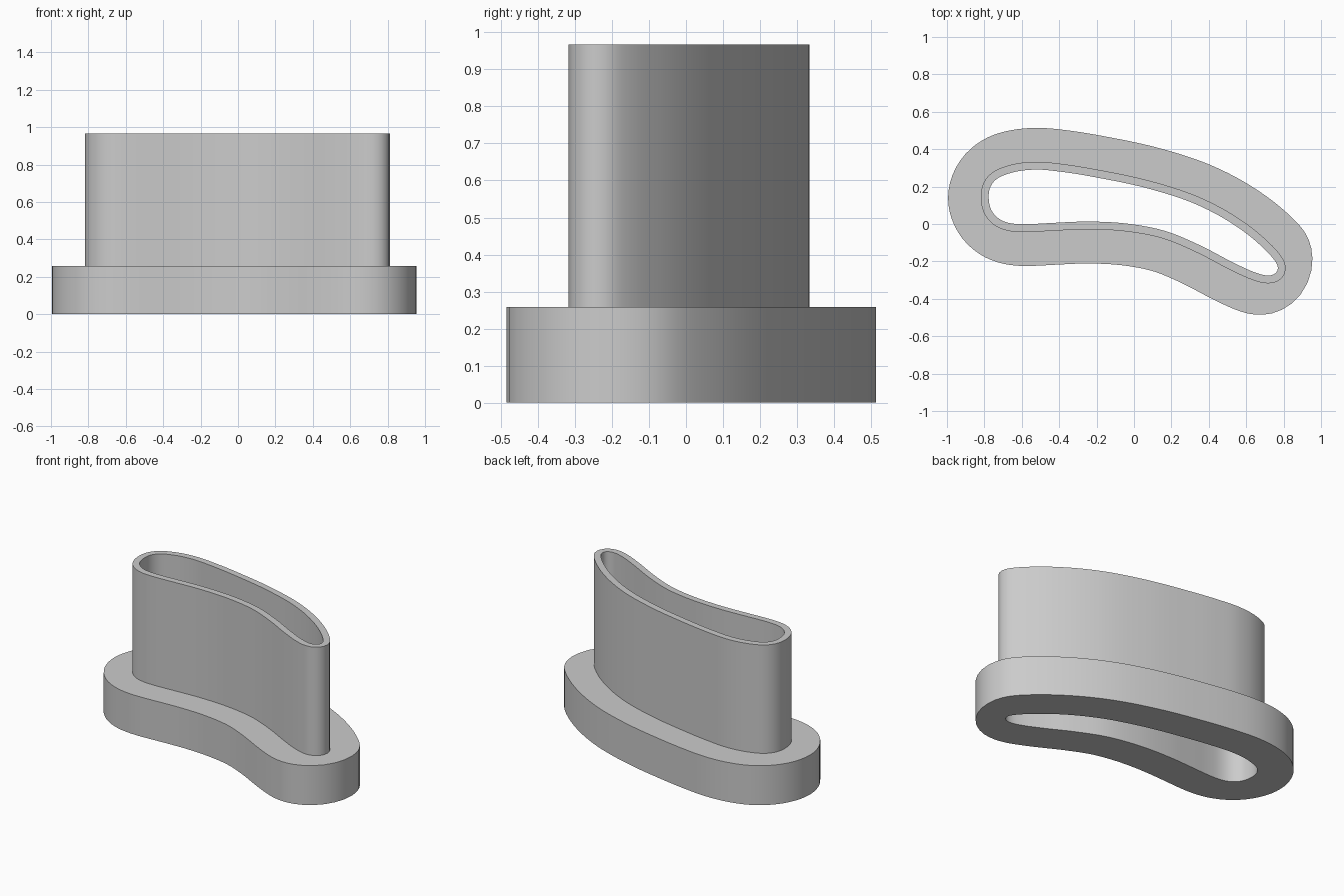
import bpy, bmesh, math
from mathutils import Vector

cube = bpy.data.objects.get("Cube")
if cube:
    bpy.data.objects.remove(cube, do_unlink=True)

BASE_TOP, TUBE_TOP = 0.258, 0.967
WALL, FLANGE = 0.042, 0.224
COUNT = 220

# Outline of the through hole, counter-clockwise from the narrow tip
HOLE = [(.775, -.235), (.752, -.195), (.674, -.112), (.513, .01), (.353, .096),
        (.086, .187), (-.18, .245), (-.38, .278), (-.53, .291), (-.663, .272),
        (-.749, .23), (-.773, .19), (-.777, .13), (-.765, .075), (-.717, .023),
        (-.66, .003), (-.583, -.001), (-.45, .005), (-.262, .013), (-.02, 0),
        (.166, -.037), (.353, -.114), (.54, -.211), (.647, -.259), (.717, -.277),
        (.757, -.269)]


def spline(points, steps=24):
    """Closed smooth curve through the points."""
    pts = [Vector(p) for p in points]
    n, out = len(pts), []
    for i in range(n):
        a, b, c, d = (pts[(i + k) % n] for k in (-1, 0, 1, 2))
        # Tangents scaled to the uneven point spacing
        ab, bc, cd = (b - a).length, (c - b).length, (d - c).length
        m1 = ((b - a) / ab * bc + (c - b) / bc * ab) / (ab + bc) * bc
        m2 = ((c - b) / bc * cd + (d - c) / cd * bc) / (bc + cd) * bc
        for s in range(steps):
            t = s / steps
            h = t * t * (3 - 2 * t)
            out.append(b * (1 - h) + c * h + m1 * (t * (1 - t) ** 2)
                       - m2 * (t * t * (1 - t)))
    return out


def resample(pts, count):
    """Evenly spaced points along a closed curve."""
    n = len(pts)
    lengths = [(pts[(i + 1) % n] - pts[i]).length for i in range(n)]
    step, out, travelled, i = sum(lengths) / count, [], 0, 0
    for k in range(count):
        while i < n - 1 and travelled + lengths[i] < k * step:
            travelled += lengths[i]
            i += 1
        out.append(pts[i].lerp(pts[(i + 1) % n], (k * step - travelled) / lengths[i]))
    return out


def relax(pts, passes):
    for _ in range(passes):
        pts = [(pts[i - 1] + 2 * p + pts[(i + 1) % len(pts)]) / 4
               for i, p in enumerate(pts)]
    return pts


def offset(pts, distance):
    out = []
    for i, p in enumerate(pts):
        t = (pts[(i + 1) % len(pts)] - pts[i - 1]).normalized()
        out.append(p + Vector((t.y, -t.x)) * distance)
    return out


hole = relax(resample(spline(HOLE), COUNT), 3)
tube = offset(hole, WALL)
flange = relax(offset(hole, FLANGE), 8)

# Flanged tube: rings bridged from the hole floor, round the outside and back
bm = bmesh.new()
sections = [(hole, 0), (flange, 0), (flange, BASE_TOP),
            (tube, BASE_TOP), (tube, TUBE_TOP), (hole, TUBE_TOP)]
rings = [[bm.verts.new((p.x, p.y, z)) for p in outline] for outline, z in sections]
for r, ring in enumerate(rings):
    above = rings[(r + 1) % len(rings)]
    for i in range(COUNT):
        j = (i + 1) % COUNT
        bm.faces.new((ring[i], ring[j], above[j], above[i]))
bmesh.ops.recalc_face_normals(bm, faces=bm.faces)

mesh = bpy.data.meshes.new("flanged_tube")
bm.to_mesh(mesh)
bm.free()
obj = bpy.data.objects.new("flanged_tube", mesh)
bpy.context.collection.objects.link(obj)

# Plain grey
grey = bpy.data.materials.new("plain_grey")
grey.use_nodes = True
colour = (0.6, 0.6, 0.6, 1)
grey.diffuse_color = colour
grey.node_tree.nodes["Principled BSDF"].inputs["Base Color"].default_value = colour
mesh.materials.append(grey)

# Smooth walls with sharp rims
bpy.ops.object.select_all(action="DESELECT")
obj.select_set(True)
bpy.context.view_layer.objects.active = obj
bpy.ops.object.shade_smooth_by_angle(angle=math.radians(30))
